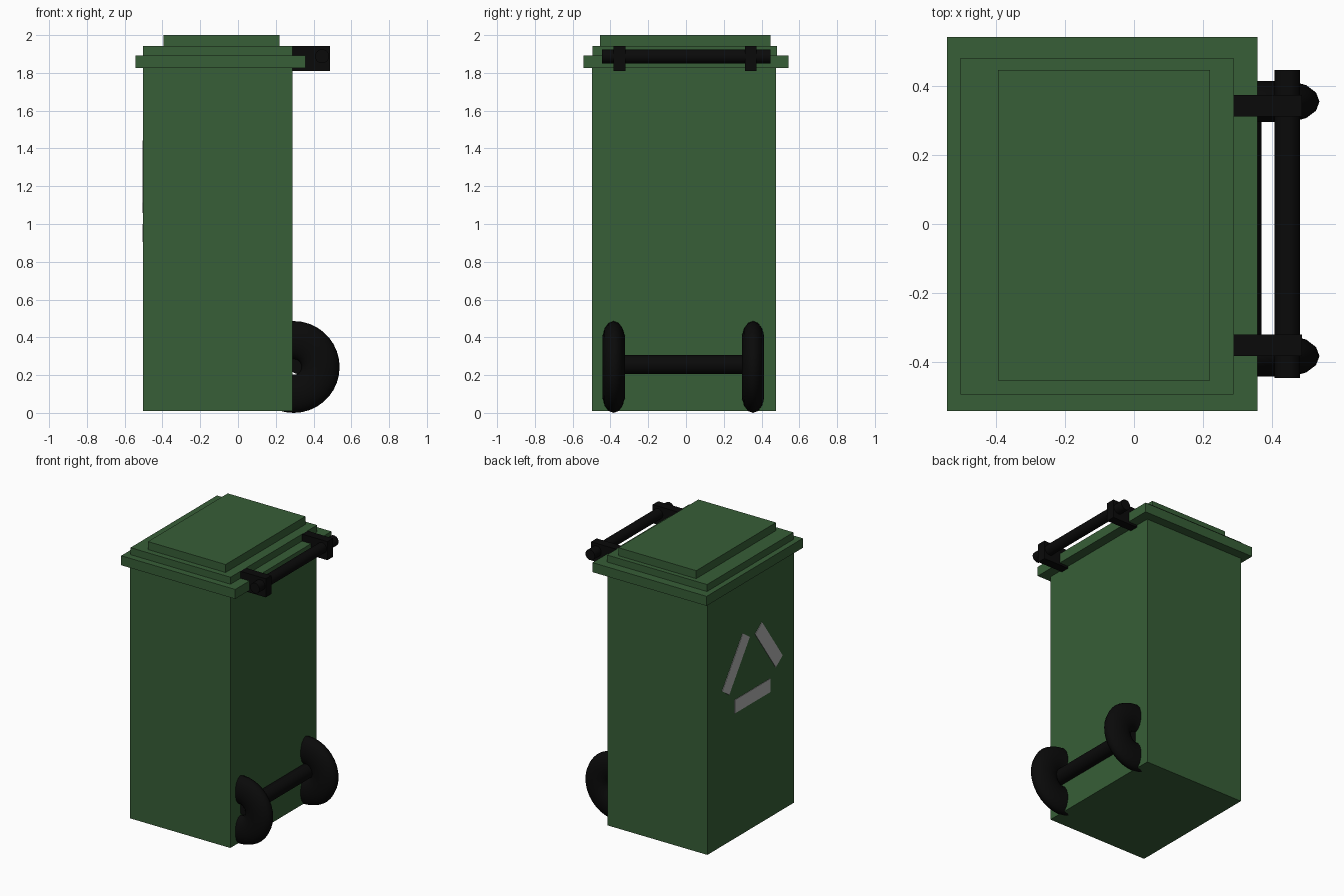
import bpy
import math

if "Cube" in bpy.data.objects:
    bpy.data.objects.remove(bpy.data.objects["Cube"])


def material(name, rgb):
    m = bpy.data.materials.new(name)
    m.diffuse_color = (*rgb, 1)
    m.use_nodes = True
    m.node_tree.nodes["Principled BSDF"].inputs["Base Color"].default_value = m.diffuse_color
    return m


GREEN = material("green_plastic", (0.038, 0.112, 0.038))
BLACK = material("black_rubber", (0.003, 0.003, 0.003))
GREY = material("grey_print", (0.45, 0.45, 0.45))


def finish(name, mat, smooth=False):
    ob = bpy.context.object
    ob.name = name
    ob.data.materials.append(mat)
    if smooth:
        bpy.ops.object.shade_smooth_by_angle(angle=math.radians(40))
    return ob


def box(name, x, y, z, mat, tilt=0):
    """Box from (min, max) ranges, optionally tilted about x."""
    bpy.ops.mesh.primitive_cube_add(
        size=1, location=[sum(r) / 2 for r in (x, y, z)], rotation=(tilt, 0, 0))
    bpy.context.object.scale = [r[1] - r[0] for r in (x, y, z)]
    return finish(name, mat)


def rod(name, x, z, y0, y1, radius):
    """Round bar running along y."""
    bpy.ops.mesh.primitive_cylinder_add(
        vertices=32, radius=radius, depth=y1 - y0,
        location=(x, (y0 + y1) / 2, z), rotation=(math.pi / 2, 0, 0))
    return finish(name, BLACK, True)


# Body and stepped lid
box("body", (-0.503, 0.288), (-0.498, 0.477), (0.01, 1.83), GREEN)
box("lid_rim", (-0.543, 0.358), (-0.543, 0.543), (1.825, 1.893), GREEN)
box("lid_step", (-0.503, 0.288), (-0.495, 0.481), (1.893, 1.943), GREEN)
box("lid_top", (-0.394, 0.22), (-0.454, 0.447), (1.943, 2.0), GREEN)

# Handle with two brackets
rod("handle_bar", 0.445, 1.888, -0.446, 0.447, 0.037)
for side, y in (("left", -0.352), ("right", 0.343)):
    box("handle_bracket_" + side, (0.287, 0.488), (y - 0.031, y + 0.031),
        (1.81, 1.943), BLACK)

# Axle and fat rounded wheels
rod("axle", 0.32, 0.256, -0.385, 0.358, 0.05)
for side, y in (("left", -0.383), ("right", 0.355)):
    bpy.ops.mesh.primitive_torus_add(
        major_segments=36, minor_segments=14, major_radius=0.142,
        minor_radius=0.101, location=(0.295, y, 0.243),
        rotation=(math.pi / 2, 0, 0))
    bpy.context.object.scale.z = 0.6
    finish("wheel_" + side, BLACK, True)

# Three printed bars arranged in a triangle on the -x face
for i, (y, z, angle) in enumerate(
        ((-0.029, 0.952, 0), (0.157, 1.251, -54.5), (-0.214, 1.248, 54.5))):
    box(f"triangle_bar_{i + 1}", (-0.506, -0.5), (y - 0.2, y + 0.2),
        (z - 0.048, z + 0.048), GREY, math.radians(angle))
